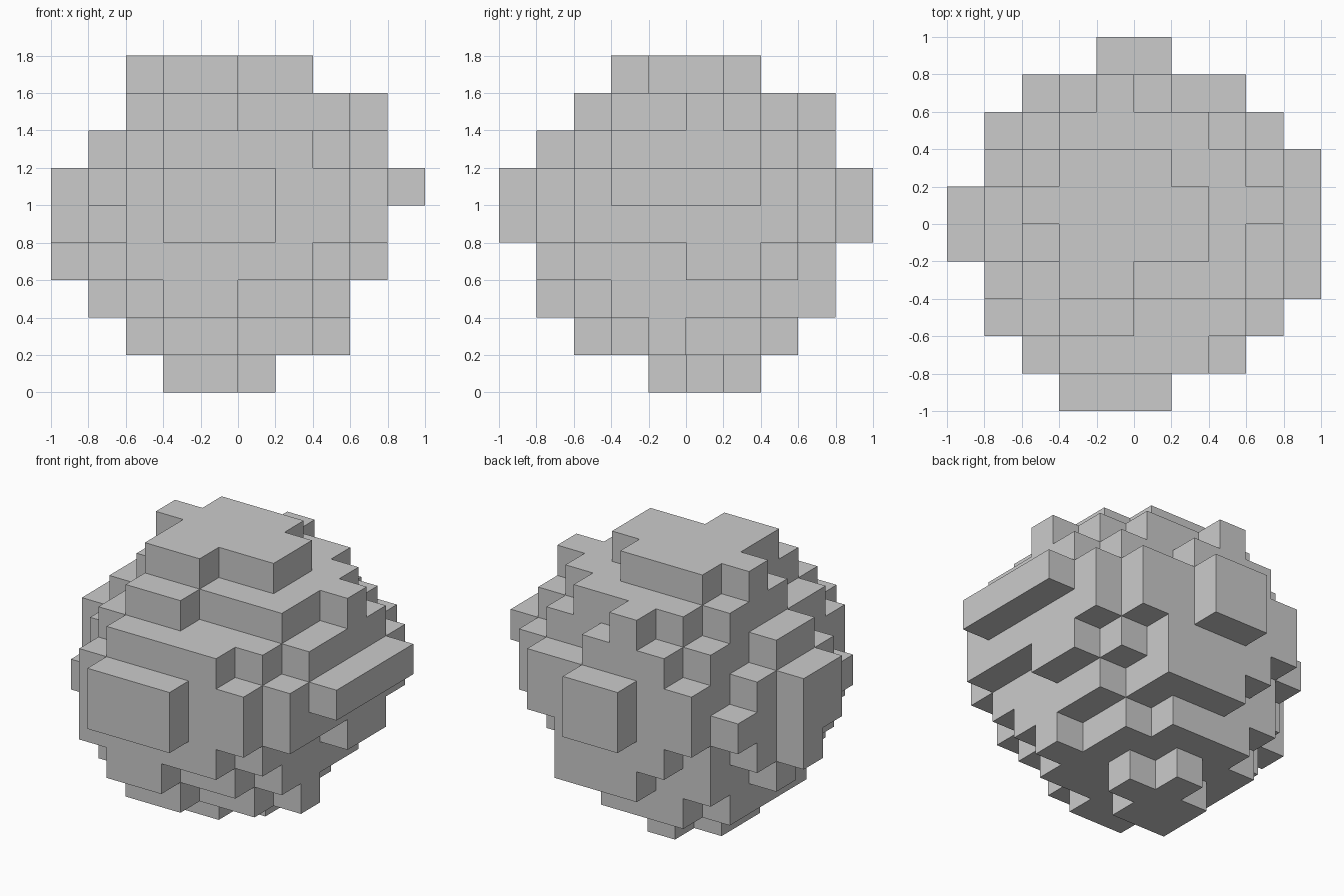
import bpy
import bmesh
from mathutils import Vector

if "Cube" in bpy.data.objects:
    bpy.data.objects.remove(bpy.data.objects["Cube"])

CELL = 0.2

# Each layer, bottom to top: first row (from the front), then the filled x span of every row
LAYERS = [
    (4, [(3, 4), (3, 5), (4, 4)]),
    (2, [(3, 4), (2, 6), (2, 7), (2, 6), (2, 6), (3, 5)]),
    (1, [(3, 4), (2, 6), (2, 7), (2, 7), (1, 7), (2, 7), (2, 6), (4, 6)]),
    (1, [(2, 6), (2, 7), (1, 7), (1, 7), (0, 8), (1, 8), (2, 7), (3, 6)]),
    (0, [(3, 5), (2, 7), (1, 8), (1, 8), (0, 8), (0, 8), (1, 8), (1, 8), (2, 7), (4, 5)]),
    (0, [(3, 5), (2, 7), (2, 8), (1, 9), (0, 9), (0, 9), (1, 9), (2, 8), (2, 7), (4, 5)]),
    (1, [(3, 6), (2, 7), (2, 8), (1, 8), (1, 8), (2, 8), (2, 7), (3, 5)]),
    (2, [(3, 4), (3, 7), (2, 7), (2, 8), (2, 7), (3, 6), (4, 4)]),
    (3, [(3, 4), (3, 6), (2, 6), (3, 5)]),
]


def filled_cells():
    return {(i, first + r, k)
            for k, (first, rows) in enumerate(LAYERS)
            for r, (a, b) in enumerate(rows)
            for i in range(a, b + 1)}


def block_mesh(name, cells):
    """Make one hollow skin from the exposed sides of the cells."""
    bm = bmesh.new()
    verts = {}

    def vert(p):
        key = tuple(round(c) for c in p)
        if key not in verts:
            verts[key] = bm.verts.new((key[0] * CELL - 1, key[1] * CELL - 1, key[2] * CELL))
        return verts[key]

    for cell in sorted(cells):
        for axis in range(3):
            for side in (-1, 1):
                n = Vector((0, 0, 0))
                n[axis] = side
                if tuple(int(c + d) for c, d in zip(cell, n)) in cells:
                    continue
                u = Vector((0, 0, 0))
                u[(axis + 1) % 3] = 0.5
                v = n.cross(u)
                mid = Vector(cell) + Vector((0.5, 0.5, 0.5)) + n * 0.5
                bm.faces.new([vert(mid + s * u + t * v)
                              for s, t in ((-1, -1), (1, -1), (1, 1), (-1, 1))])
    mesh = bpy.data.meshes.new(name)
    bm.to_mesh(mesh)
    bm.free()
    obj = bpy.data.objects.new(name, mesh)
    bpy.context.collection.objects.link(obj)
    return obj


# Rough stepped boulder
block_mesh("blocky_boulder", filled_cells())
